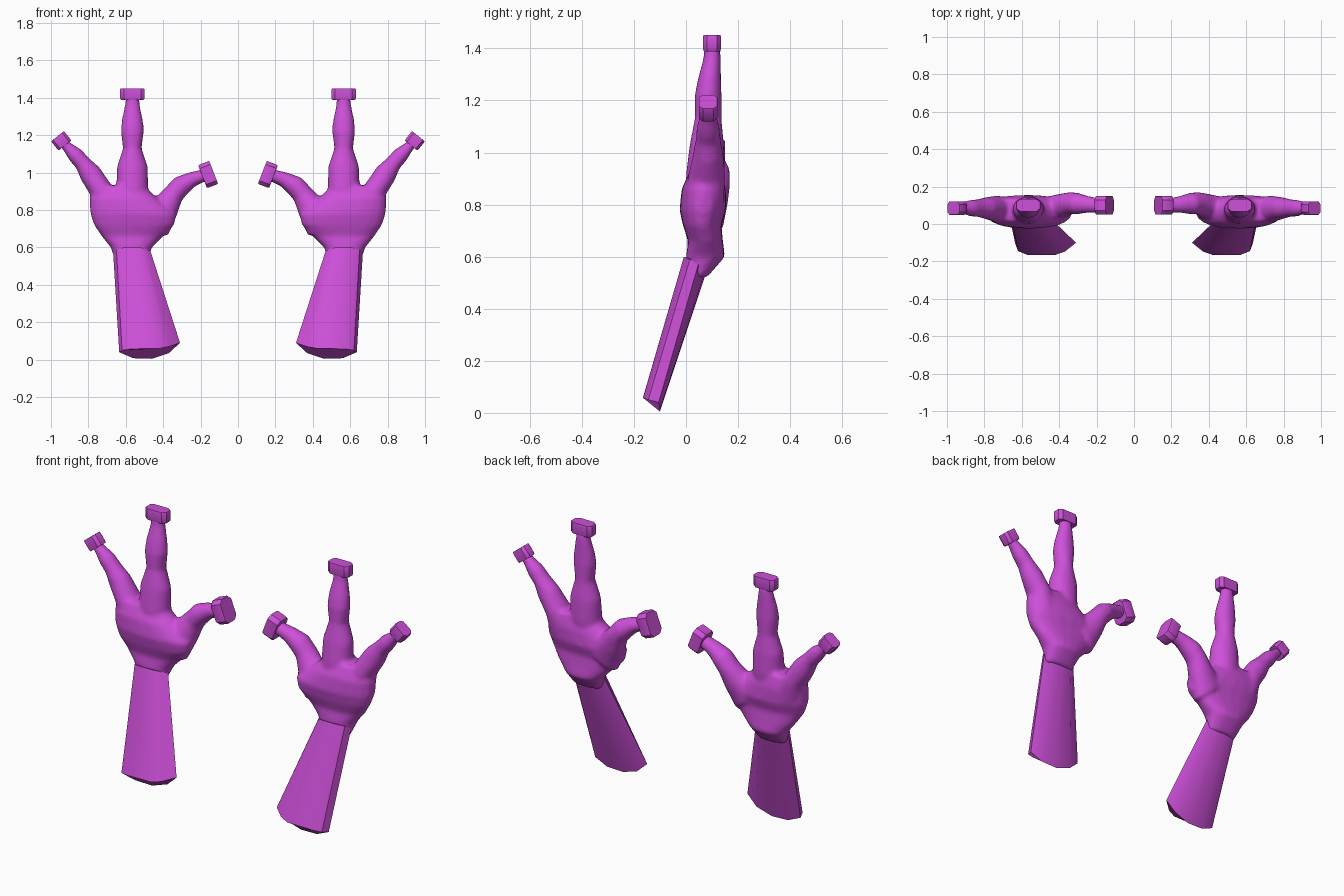
import bpy, bmesh, math
from mathutils import Vector

if "Cube" in bpy.data.objects:
    bpy.data.objects.remove(bpy.data.objects["Cube"])

mat = bpy.data.materials.new("purple")
mat.diffuse_color = (0.62, 0.08, 0.70, 1)
mat.use_nodes = True
mat.node_tree.nodes["Principled BSDF"].inputs["Base Color"].default_value = mat.diffuse_color
Y = Vector((0, 1, 0))


def skin_rings(bm, rings):
    # bridge consecutive vertex rings and close both ends
    rows = [[bm.verts.new(p) for p in r] for r in rings]
    n = len(rows[0])
    for a, b in zip(rows, rows[1:]):
        for i in range(n):
            bm.faces.new((a[i], a[(i + 1) % n], b[(i + 1) % n], b[i]))
    bm.faces.new(rows[0][::-1])
    bm.faces.new(rows[-1])


def loft(bm, stations, axis=None, power=1.0, n=20):
    # stations: x, y, z, half width, half depth
    pts = [Vector(s[:3]) for s in stations]
    rings = []
    for i, s in enumerate(stations):
        t = axis or (pts[min(i + 1, len(pts) - 1)] - pts[max(i - 1, 0)])
        w = Y.cross(t).normalized()
        ring = []
        for k in range(n):
            c, d = math.cos(2 * math.pi * k / n), math.sin(2 * math.pi * k / n)
            c = math.copysign(abs(c) ** power, c)
            d = math.copysign(abs(d) ** power, d)
            ring.append(pts[i] + w * s[3] * c + Y * s[4] * d)
        rings.append(ring)
    skin_rings(bm, rings)


def finish(name, bm, organic=False):
    bmesh.ops.recalc_face_normals(bm, faces=bm.faces)
    me = bpy.data.meshes.new(name)
    bm.to_mesh(me)
    bm.free()
    ob = bpy.data.objects.new(name, me)
    bpy.context.collection.objects.link(ob)
    me.materials.append(mat)
    bpy.ops.object.select_all(action='DESELECT')
    ob.select_set(True)
    bpy.context.view_layer.objects.active = ob
    if organic:
        r = ob.modifiers.new("fuse", 'REMESH')
        r.mode = 'VOXEL'
        r.voxel_size = 0.011
        r.use_smooth_shade = True
        s = ob.modifiers.new("soften", 'SMOOTH')
        s.factor = 0.5
        s.iterations = 6
    else:
        bpy.ops.object.shade_smooth_by_angle(angle=math.radians(35))
    ob.modifiers.new("other_hand", 'MIRROR').use_mirror_merge = False
    return ob


# palm and three fingers fused into one skin
bm = bmesh.new()
loft(bm, [(.57, .045, .52, .085, .035), (.57, .075, .60, .11, .075),
          (.565, .075, .66, .165, .067), (.555, .062, .72, .215, .074),
          (.56, .065, .78, .23, .090), (.61, .068, .86, .185, .085),
          (.64, .075, .93, .135, .060)], axis=Vector((0, 0, 1)), power=.85)
loft(bm, [(.565, .07, .80, .10, .07), (.565, .075, .92, .085, .075),
          (.565, .08, 1.03, .083, .066), (.565, .085, 1.13, .050, .052),
          (.565, .085, 1.22, .062, .052), (.565, .09, 1.28, .057, .045),
          (.565, .10, 1.36, .040, .034), (.565, .10, 1.41, .036, .030)])
loft(bm, [(.68, .07, .80, .10, .075), (.735, .08, .91, .062, .072),
          (.79, .085, .995, .060, .058), (.83, .085, 1.05, .044, .048),
          (.87, .085, 1.095, .043, .045), (.915, .085, 1.14, .028, .032),
          (.94, .085, 1.165, .026, .030)])
loft(bm, [(.46, .075, .73, .11, .07), (.385, .095, .82, .075, .068),
          (.345, .11, .885, .056, .060), (.305, .11, .93, .056, .058),
          (.25, .105, .962, .042, .046), (.20, .10, .98, .035, .040),
          (.16, .10, .99, .034, .038)])
finish("hand", bm, organic=True)

# forearm: flared, flattened, slanting forward to the floor
bm = bmesh.new()
low = [(.31, -.10, .09), (.37, -.148, .07), (.42, -.165, .06), (.57, -.165, .058),
       (.62, -.145, .05), (.635, -.105, .04), (.56, -.102, .008), (.46, -.10, .005),
       (.37, -.095, .035)]
high = [(.468, .05, .58), (.49, .015, .59), (.52, -.008, .60), (.61, -.008, .60),
        (.65, .015, .59), (.668, .05, .58), (.63, .082, .57), (.57, .088, .57),
        (.51, .082, .57)]
skin_rings(bm, [low, high])
finish("forearm", bm)


# blunt chamfered fingertip caps
def cap(name, centre, axis, hw, hd, ht):
    bm = bmesh.new()
    c, t = Vector(centre), Vector(axis).normalized()
    w = Y.cross(t).normalized()
    outline = [(1, .55), (.7, 1), (-.7, 1), (-1, .55),
               (-1, -.55), (-.7, -1), (.7, -1), (1, -.55)]
    skin_rings(bm, [[c + t * h + w * hw * k * u + Y * hd * k * v for u, v in outline]
                    for h, k in ((-ht, .93), (-ht * .75, 1), (ht * .85, 1), (ht, .96))])
    finish(name, bm)


cap("middle_fingertip", (.565, .10, 1.42), (0, 0, 1), .065, .034, .031)
cap("outer_fingertip", (.945, .085, 1.17), (.62, 0, .78), .044, .036, .032)
cap("thumb_tip", (.16, .10, .99), (-.93, 0, .36), .066, .05, .032)
